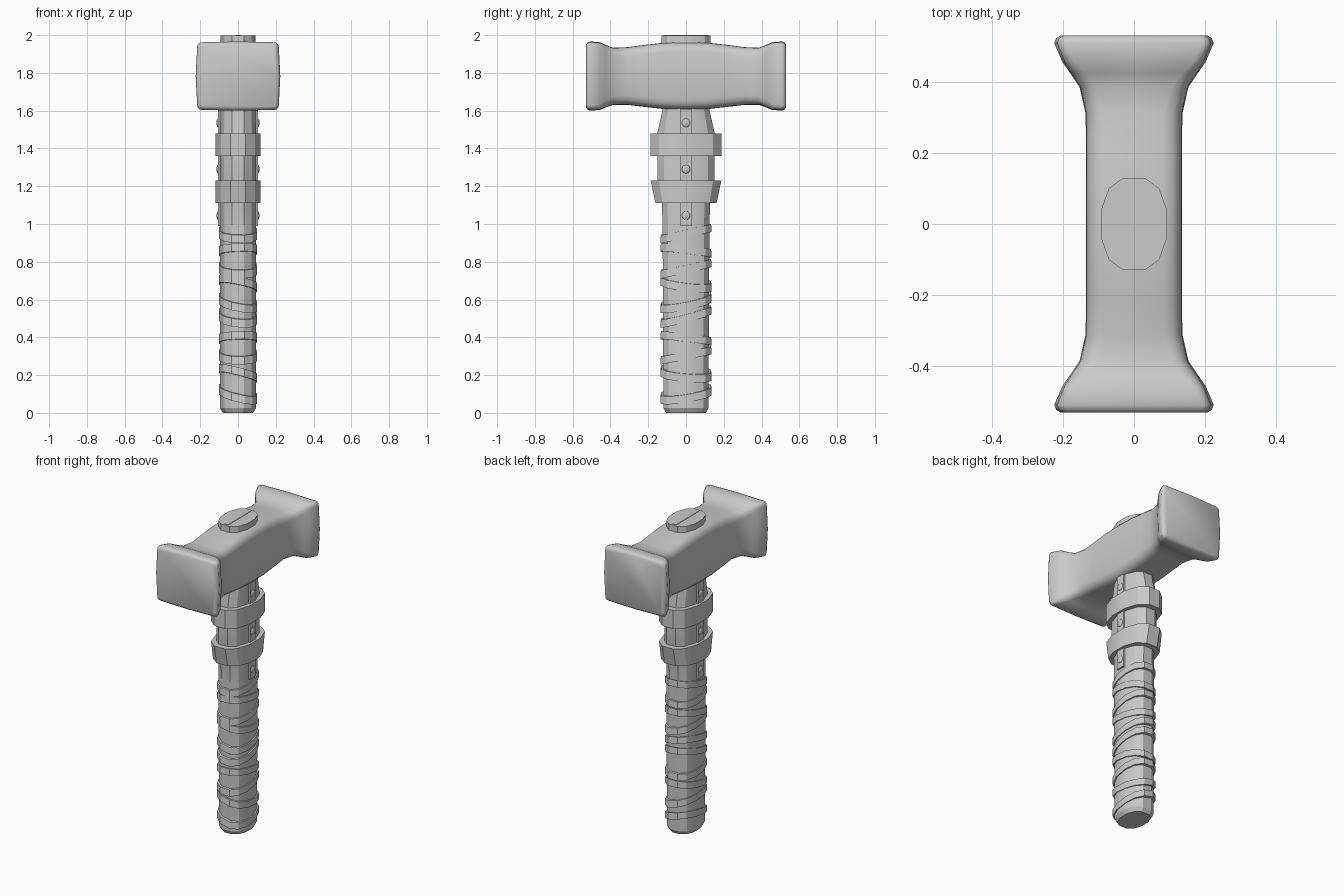
import bpy, bmesh, math

if "Cube" in bpy.data.objects:
    bpy.data.objects.remove(bpy.data.objects["Cube"])


def loft(name, rings, cap=True, loop=False, angle=25):
    """Skin a list of equal-length point rings; cap the ends or close the loop."""
    bm = bmesh.new()
    vs = [[bm.verts.new(p) for p in r] for r in rings]
    n = len(rings[0])
    pairs = list(zip(vs, vs[1:]))
    if loop:
        pairs.append((vs[-1], vs[0]))
    for a, b in pairs:
        for i in range(n):
            j = (i + 1) % n
            bm.faces.new((a[i], a[j], b[j], b[i]))
    if cap and not loop:
        bm.faces.new(vs[0][::-1])
        bm.faces.new(vs[-1])
    bmesh.ops.recalc_face_normals(bm, faces=bm.faces)
    me = bpy.data.meshes.new(name)
    bm.to_mesh(me)
    bm.free()
    ob = bpy.data.objects.new(name, me)
    bpy.context.collection.objects.link(ob)
    bpy.ops.object.select_all(action='DESELECT')
    ob.select_set(True)
    bpy.context.view_layer.objects.active = ob
    bpy.ops.object.shade_smooth_by_angle(angle=math.radians(angle))
    return ob


def box(name, loc, size):
    bpy.ops.mesh.primitive_cube_add(size=1, location=loc)
    ob = bpy.context.object
    ob.name = name
    ob.scale = size
    return ob


# Twelve-sided oval shared by the handle, collars and wraps
QUAD = [(1, .3), (.76, .77), (.33, 1)]
OVAL = (QUAD + [(-x, y) for x, y in QUAD[::-1]]
        + [(-x, -y) for x, y in QUAD] + [(x, -y) for x, y in QUAD[::-1]])


def oval(z, hx, hy, tx=0, ty=0):
    return [(x * hx, y * hy, z + tx * x * hx + ty * y * hy) for x, y in OVAL]


# Handle: grip, swollen shoulder, neck and the end poking through the head
loft("handle", [oval(*s) for s in (
    (0, .08, .105), (.025, .095, .119), (.99, .095, .124), (1.12, .095, .128),
    (1.22, .096, .152), (1.48, .096, .152), (1.6, .095, .125),
    (1.66, .093, .13), (1.997, .093, .13))])

# Wedge in the end of the handle
box("wedge", (0, 0, 1.95), (.026, .24, .1))


def band(name, z0, z1, lo, hi, inner, tx=0, ty=0):
    ri = inner
    return loft(name, [oval(z0, *ri, tx, ty), oval(z0, *lo, tx, ty),
                       oval(z1, *hi, tx, ty), oval(z1, *ri, tx, ty)], loop=True)


# Collars
band("upper_collar", 1.36, 1.48, (.12, .187), (.12, .187), (.09, .14))
band("lower_collar", 1.11, 1.23, (.12, .162), (.12, .187), (.09, .12))

# Cord wraps: tilted rings (height, side slope, front-back slope)
WRAPS = [(.10, -.24, .16), (.21, -.25, -.08), (.305, -.02, .2), (.395, .03, -.12),
         (.51, -.1, .26), (.585, -.2, .2), (.685, -.2, -.12), (.765, -.04, .22),
         (.86, .04, -.12), (.95, -.03, .22)]
for i, (z, tx, ty) in enumerate(WRAPS):
    band(f"wrap_{i + 1}", z - .021, z + .021, (.101, .136), (.101, .133),
         (.088, .115), tx, ty)

# Side straps with domed rivets
for side, s in (("right", 1), ("left", -1)):
    box(f"{side}_strap", (s * .095, 0, 1.3), (.022, .06, .62))
    for k, z in enumerate((1.045, 1.29, 1.535)):
        bpy.ops.mesh.primitive_uv_sphere_add(segments=10, ring_count=6, radius=.023,
                                             location=(s * .105, 0, z))
        rivet = bpy.context.object
        rivet.name = f"{side}_rivet_{k + 1}"
        rivet.scale = (.4, 1, 1)
        bpy.ops.object.shade_smooth()


def rounded(y, hx, z0, z1, r, bow):
    """Rounded rectangle across the head, with gently bowed sides."""
    c, h = (z0 + z1) / 2, (z1 - z0) / 2
    pts = []
    for k, (sx, sz) in enumerate(((1, 1), (-1, 1), (-1, -1), (1, -1))):
        for a in (0, 30, 60, 90):
            t = math.radians(a + 90 * k)
            pts.append((sx * (hx - bow - r) + r * math.cos(t), y,
                        c + sz * (h - bow / 2 - r) + r * math.sin(t)))
        # Middle of the side following this corner
        pts.append([(0, y, z1), (-hx, y, c), (0, y, z0), (hx, y, c)][k])
    return pts


# Hammer head: flared faces, waisted necks, swelling middle
HALF = [(.53, .207, 1.618, 1.950, .018, .008), (.522, .219, 1.606, 1.961, .022, .008),
        (.508, .224, 1.600, 1.966, .024, .008), (.455, .201, 1.604, 1.962, .03, .006),
        (.425, .180, 1.617, 1.948, .04, .004), (.385, .153, 1.631, 1.933, .045, .003),
        (.31, .136, 1.631, 1.936, .05, .002), (.22, .135, 1.620, 1.948, .05, .002),
        (.12, .135, 1.609, 1.959, .05, .002)]
sections = HALF + [(0, .135, 1.605, 1.963, .05, .002)] + [(-s[0], *s[1:]) for s in HALF[::-1]]
loft("head", [rounded(*s) for s in sections], angle=45)
